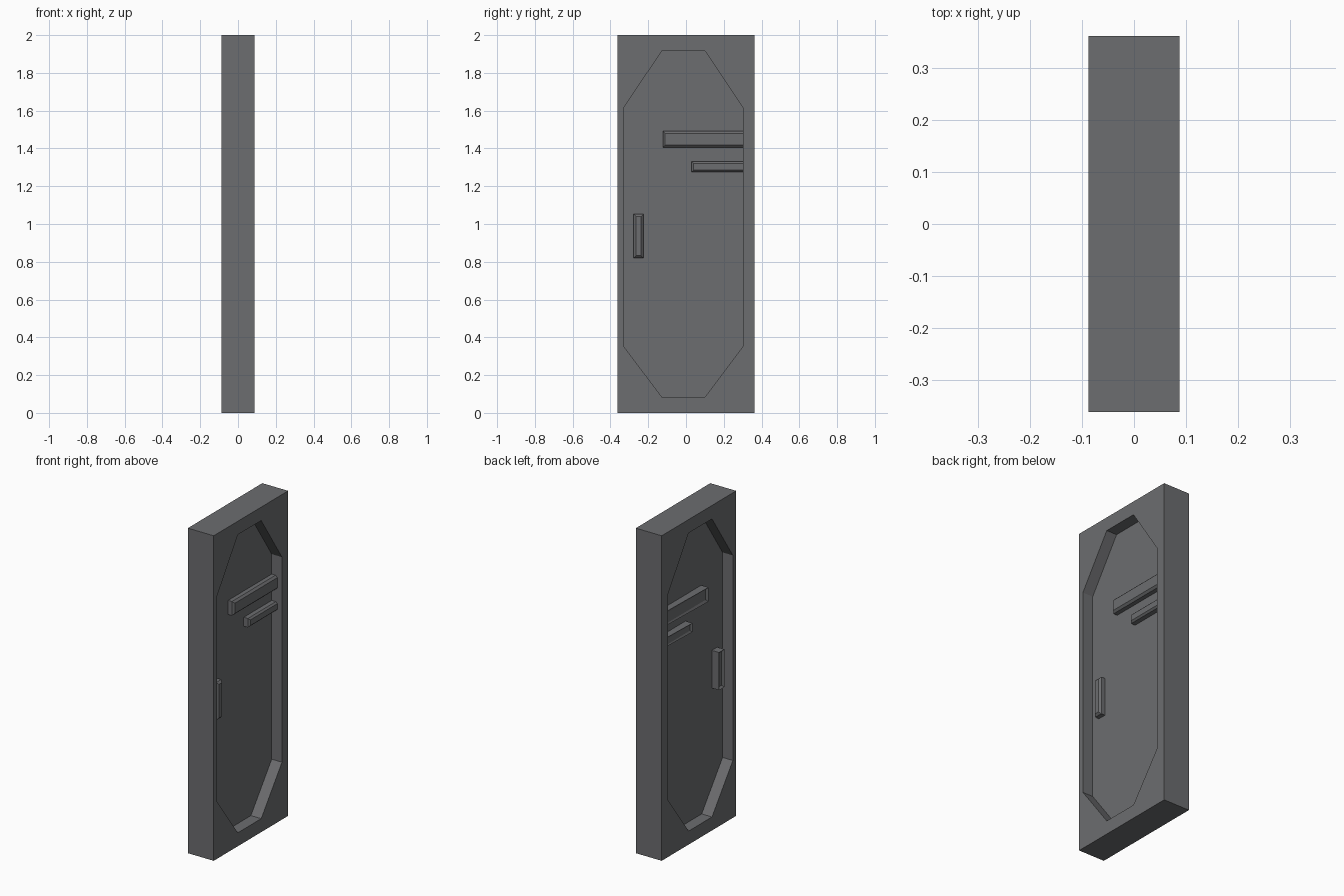
import bpy, bmesh

cube = bpy.data.objects.get("Cube")
if cube:
    bpy.data.objects.remove(cube, do_unlink=True)

HALF_X, HALF_Y, HEIGHT = 0.088, 0.362, 2.0
CORE = 0.018          # half thickness of the recessed panel
RELIEF = 0.038        # how far bars and handles stand off the panel

grey = bpy.data.materials.new("dark grey metal")
grey.use_nodes = True
colour = (0.15, 0.153, 0.16, 1)
grey.diffuse_color = colour
grey.node_tree.nodes["Principled BSDF"].inputs["Base Color"].default_value = colour

# Outlines in the (y, z) plane
rectangle = [(-HALF_Y, 0), (HALF_Y, 0), (HALF_Y, HEIGHT), (-HALF_Y, HEIGHT)]
octagon = [(-0.127, 0.083), (0.1, 0.083), (0.302, 0.353), (0.302, 1.615),
           (0.1, 1.917), (-0.127, 1.917), (-0.33, 1.615), (-0.33, 0.353)]


def finish(bm, name):
    bmesh.ops.recalc_face_normals(bm, faces=bm.faces)
    mesh = bpy.data.meshes.new(name)
    bm.to_mesh(mesh)
    bm.free()
    mesh.materials.append(grey)
    obj = bpy.data.objects.new(name, mesh)
    bpy.context.collection.objects.link(obj)
    return obj


def slab(name, loops, half):
    """Fill the outline loops (inner ones are holes) and extrude along x."""
    bm = bmesh.new()
    for loop in loops:
        verts = [bm.verts.new((-half, y, z)) for y, z in loop]
        for a, b in zip(verts, verts[1:] + verts[:1]):
            bm.edges.new((a, b))
    bmesh.ops.triangle_fill(bm, edges=bm.edges[:], use_beauty=True, normal=(1, 0, 0))
    new = bmesh.ops.extrude_face_region(bm, geom=bm.faces[:], use_keep_orig=True)["geom"]
    moved = [v for v in new if isinstance(v, bmesh.types.BMVert)]
    bmesh.ops.translate(bm, verts=moved, vec=(2 * half, 0, 0))
    return finish(bm, name)


def relief(name, side, y0, y1, z0, z1, chamfer):
    """Raised block on one face of the panel with chamfered outer edges."""
    bm = bmesh.new()
    bmesh.ops.create_cube(bm, size=1)
    for v in bm.verts:
        v.co = (side * (CORE + (RELIEF if v.co.x > 0 else -0.005)),
                y1 if v.co.y > 0 else y0, z1 if v.co.z > 0 else z0)
    top = side * (CORE + RELIEF)
    wall = octagon[2][0]
    edges = [e for e in bm.edges
             if all(abs(v.co.x - top) < 1e-4 for v in e.verts)
             and not all(v.co.y >= wall for v in e.verts)]
    bmesh.ops.bevel(bm, geom=edges, offset=chamfer, segments=1, affect='EDGES')
    return finish(bm, name)


# Door body: frame with an eight-sided opening, and the thin panel inside it
slab("door_frame", [rectangle, octagon], HALF_X)
slab("door_panel", [octagon], CORE)

# Hinge bars and handle, the same on both faces
for label, side in (("left", 1), ("right", -1)):
    relief(label + "_upper_bar", side, -0.122, 0.303, 1.405, 1.492, 0.012)
    relief(label + "_lower_bar", side, 0.03, 0.303, 1.275, 1.33, 0.01)
    relief(label + "_handle", side, -0.277, -0.225, 0.82, 1.052, 0.012)
